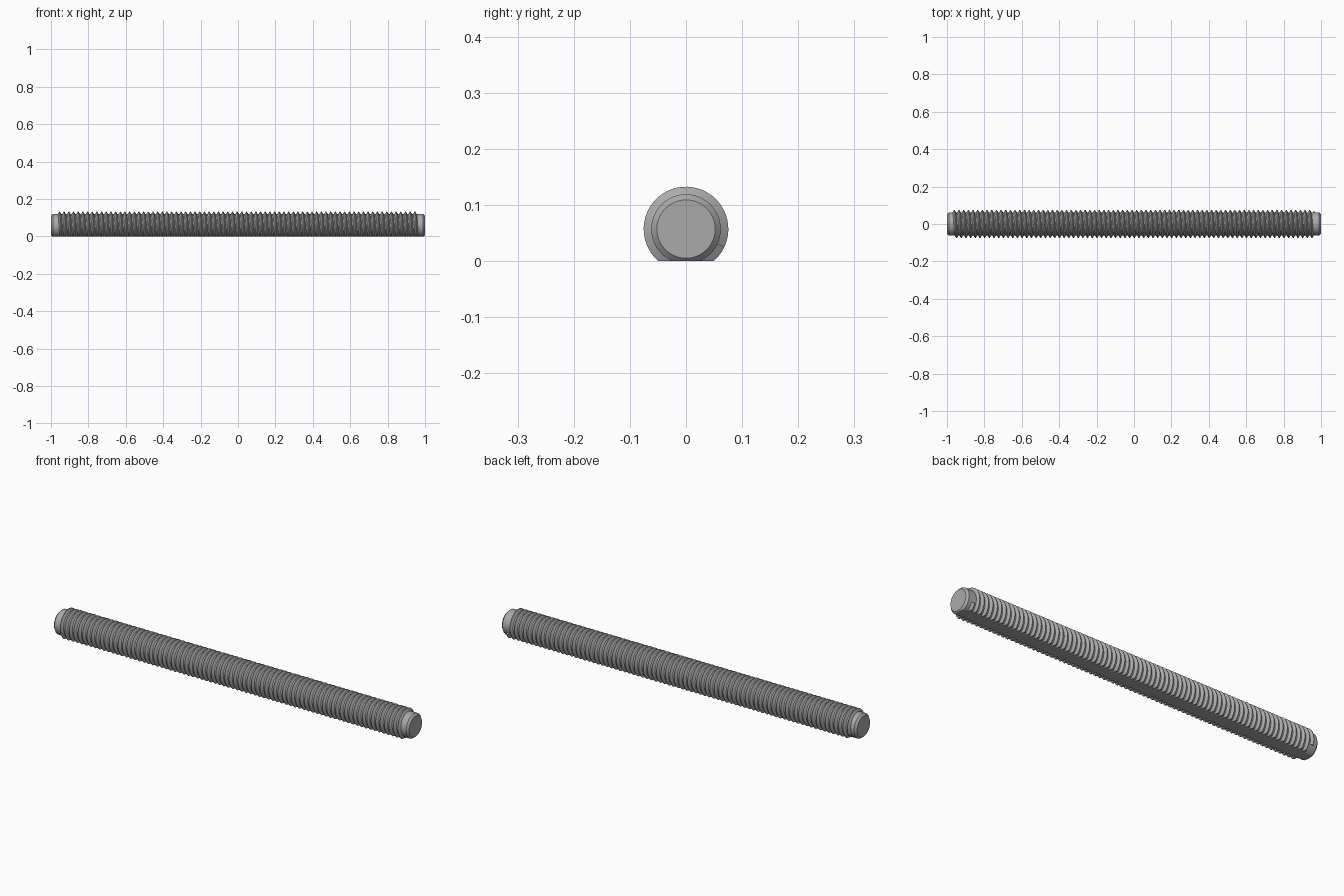
import bpy, bmesh, math
from mathutils import Vector

cube = bpy.data.objects.get("Cube")
if cube:
    bpy.data.objects.remove(cube)

AXIS_Z = 0.057
CREST, ROOT, END = 0.0755, 0.062, 0.052
PITCH, SEGMENTS = 0.025, 48
TURNS, START_ANGLE = 77, math.radians(-25)

steel = bpy.data.materials.new("grey steel")
steel.use_nodes = True
steel.diffuse_color = (0.4, 0.4, 0.4, 1)
steel.node_tree.nodes["Principled BSDF"].inputs["Base Color"].default_value = (0.4, 0.4, 0.4, 1)


def point(x, radius, angle):
    return Vector((x, radius * math.cos(angle), AXIS_Z + radius * math.sin(angle)))


def bridge(bm, rings):
    """Skin closed rings into a solid with capped ends."""
    for a, b in zip(rings, rings[1:]):
        n = len(a)
        for j in range(n):
            k = (j + 1) % n
            bm.faces.new((a[j], a[k], b[k], b[j]))
    bm.faces.new(rings[0])
    bm.faces.new(rings[-1])
    bmesh.ops.recalc_face_normals(bm, faces=bm.faces)


def finish(bm, name):
    """Cut the flat underside, cap it and make the object."""
    geom = bm.verts[:] + bm.edges[:] + bm.faces[:]
    bmesh.ops.bisect_plane(bm, geom=geom, dist=1e-6, plane_co=(0, 0, 0),
                           plane_no=(0, 0, 1), clear_inner=True)
    rim = [e for e in bm.edges if e.is_boundary]
    bmesh.ops.holes_fill(bm, edges=rim, sides=0)
    bmesh.ops.recalc_face_normals(bm, faces=bm.faces)
    mesh = bpy.data.meshes.new(name)
    bm.to_mesh(mesh)
    bm.free()
    mesh.materials.append(steel)
    obj = bpy.data.objects.new(name, mesh)
    bpy.context.collection.objects.link(obj)
    bpy.ops.object.select_all(action='DESELECT')
    obj.select_set(True)
    bpy.context.view_layer.objects.active = obj
    bpy.ops.object.shade_smooth_by_angle(angle=math.radians(25))


# Core rod with chamfered ends
bm = bmesh.new()
rings = []
for x, r in ((-1, END), (-0.99, ROOT), (0.99, ROOT), (1, END)):
    rings.append([bm.verts.new(point(x, r, START_ANGLE + math.tau * i / SEGMENTS))
                  for i in range(SEGMENTS)])
bridge(bm, rings)
finish(bm, "core_rod")

# Helical ridge, sunk slightly into the core
base, tip = 0.375 * PITCH, PITCH / 16
profile = ((-base, 0.05), (-base, ROOT), (-tip, CREST),
           (tip, CREST), (base, ROOT), (base, 0.05))
bm = bmesh.new()
rings = []
for i in range(TURNS * SEGMENTS + 1):
    turn = i / SEGMENTS
    x = (turn - TURNS / 2) * PITCH
    angle = START_ANGLE + math.tau * turn
    rings.append([bm.verts.new(point(x + dx, r, angle)) for dx, r in profile])
bridge(bm, rings)
finish(bm, "screw_thread")
